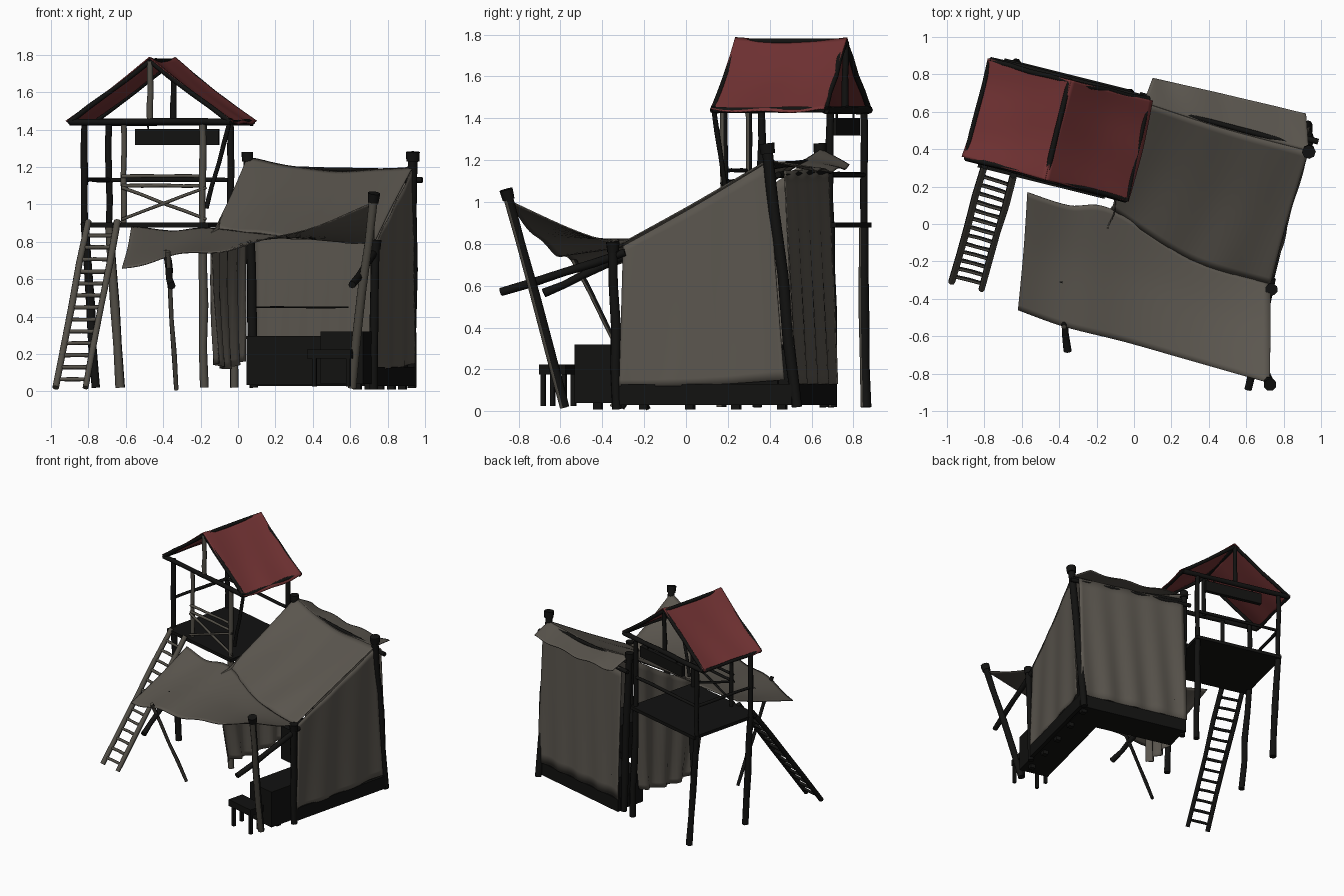
import bpy, bmesh, math, random
from mathutils import Vector

random.seed(4)
if "Cube" in bpy.data.objects:
    bpy.data.objects.remove(bpy.data.objects["Cube"])


def material(name, rgb):
    m = bpy.data.materials.new(name)
    m.use_nodes = True
    m.diffuse_color = (*rgb, 1)
    bsdf = m.node_tree.nodes["Principled BSDF"]
    bsdf.inputs["Base Color"].default_value = (*rgb, 1)
    bsdf.inputs["Roughness"].default_value = 0.9
    return m


DARK = material("dark wood", (0.006, 0.006, 0.0055))
PALE = material("weathered wood", (0.085, 0.077, 0.062))
CANVAS = material("canvas", (0.105, 0.094, 0.078))
RED = material("red cloth", (0.17, 0.033, 0.034))


def make(name, bm, mats):
    bmesh.ops.recalc_face_normals(bm, faces=bm.faces)
    me = bpy.data.meshes.new(name)
    bm.to_mesh(me)
    bm.free()
    for m in mats:
        me.materials.append(m)
    ob = bpy.data.objects.new(name, me)
    bpy.context.collection.objects.link(ob)
    return ob


def log(name, a, b, r=0.02, pale=False, rings=5, sides=8):
    """Slightly crooked round log; pale logs are weathered on the front."""
    a, b = Vector(a), Vector(b)
    turn = (b - a).to_track_quat('Z', 'Y')
    bm = bmesh.new()
    loops = []
    for i in range(rings):
        t = i / (rings - 1)
        bend = 0.25 * r if 0 < i < rings - 1 else 0
        c = a.lerp(b, t) + turn @ Vector((random.uniform(-bend, bend), random.uniform(-bend, bend), 0))
        rad = r * random.uniform(0.9, 1.1)
        loops.append([bm.verts.new(c + turn @ Vector((rad * math.cos(k * math.tau / sides),
                                                      rad * math.sin(k * math.tau / sides), 0)))
                      for k in range(sides)])
    for p, q in zip(loops, loops[1:]):
        for k in range(sides):
            j = (k + 1) % sides
            bm.faces.new((p[k], p[j], q[j], q[k]))
    bm.faces.new(loops[0][::-1])
    bm.faces.new(loops[-1])
    ob = make(name, bm, [DARK, PALE])
    for f in ob.data.polygons:
        f.use_smooth = len(f.vertices) == 4
        f.material_index = int(pale and f.normal.y < -0.3)
    return ob


def capped_post(name, a, b, r=0.024, pale=False):
    log(name, a, b, r, pale)
    d = (Vector(b) - Vector(a)).normalized()
    log(name + "_cap", Vector(b) - d * 0.05, b, r * 1.35, rings=2)


def spline(pts, t):
    """Catmull-Rom sample through a short list of points."""
    n = len(pts) - 1
    i = min(int(t * n), n - 1)
    f = t * n - i
    p0, p1, p2, p3 = (Vector(pts[min(max(j, 0), n)]) for j in (i - 1, i, i + 1, i + 2))
    if n == 1:
        return p1.lerp(p2, f)
    return 0.5 * (2 * p1 + (p2 - p0) * f + (2 * p0 - 5 * p1 + 4 * p2 - p3) * f * f
                  + (3 * p1 - p0 - 3 * p2 + p3) * f ** 3)


def sheet(name, rows, mat=CANVAS, push=(0, 0, 0), folds=3, nu=28, nv=14):
    """Cloth through rows of points, with folds pushed along a vector."""
    bm = bmesh.new()
    grid = []
    for j in range(nv + 1):
        line = []
        for i in range(nu + 1):
            u, v = i / nu, j / nv
            co = spline([spline(r, u) for r in rows], v)
            wave = math.sin(folds * math.tau * u + 2 * v) * (0.3 + 0.7 * v)
            line.append(bm.verts.new(co + Vector(push) * wave))
        grid.append(line)
    for p, q in zip(grid, grid[1:]):
        for i in range(nu):
            bm.faces.new((p[i], p[i + 1], q[i + 1], q[i])).smooth = True
    ob = make(name, bm, [mat])
    s = ob.modifiers.new("thickness", 'SOLIDIFY')
    s.thickness, s.offset = 0.006, 0
    return ob


def box(name, centre, size, angle=-14):
    bm = bmesh.new()
    bmesh.ops.create_cube(bm, size=1)
    bmesh.ops.scale(bm, vec=size, verts=bm.verts)
    ob = make(name, bm, [DARK])
    ob.location = centre
    ob.rotation_euler.z = math.radians(angle)
    return ob


# Tower legs: each runs from the ground, through the platform, to the eaves
legs = {"front_left": ((-0.76, 0.34), (-0.82, 0.36)), "back_left": ((-0.63, 0.86), (-0.69, 0.85)),
        "back_right": ((-0.02, 0.70), (-0.04, 0.69)), "front_right": ((-0.18, 0.17), (-0.19, 0.18))}
for side, (foot, top) in legs.items():
    log(f"tower_leg_{side}", (*foot, 0.02), (*top, 0.9), 0.024, side != "front_left")
    log(f"tower_post_{side}", (*top, 0.88), (*top, 1.44), 0.018, side == "front_right")
box("tower_platform", (-0.425, 0.51, 0.89), (0.70, 0.60, 0.025))

# Railing, cross brace and gate post
log("gate_post", (-0.61, 0.30, 0.9), (-0.61, 0.30, 1.43), 0.016, True)
for z in (1.10, 1.15):
    log("front_rail", (-0.62, 0.29, z), (-0.18, 0.19, z), 0.01, True)
for z0, z1 in ((0.92, 1.09), (1.09, 0.92)):
    log("cross_brace", (-0.62, 0.28, z0), (-0.17, 0.17, z1), 0.009, True)
log("back_rail", (-0.69, 0.85, 1.13), (-0.04, 0.69, 1.13), 0.012)
log("left_rail", (-0.82, 0.36, 1.13), (-0.69, 0.85, 1.13), 0.012)
log("corner_brace", (-0.17, 0.20, 0.98), (-0.04, 0.13, 1.46), 0.013)

# Roof frame
eave_f = ((-0.90, 0.355, 1.44), (-0.04, 0.13, 1.44))
eave_b = ((-0.77, 0.875, 1.44), (0.08, 0.665, 1.44))
ridge = ((-0.47, 0.25, 1.765), (-0.345, 0.76, 1.765))
for end, eave, peak in (("front", eave_f, ridge[0]), ("back", eave_b, ridge[1])):
    log(f"{end}_tie_beam", *eave, 0.018)
    for e in eave:
        log(f"{end}_rafter", e, peak, 0.014)
    log(f"{end}_king_post", (*peak[:2], 1.44), peak, 0.016, end == "front")
log("ridge_pole", *ridge, 0.014)
for a, b in zip(eave_f, eave_b):
    log("eave_pole", a, b, 0.013)

# Sagging red roof, one sheet per slope
ridge_row = [(-0.475, 0.235, 1.785), (-0.41, 0.5, 1.765), (-0.335, 0.77, 1.785)]
slopes = {"left": ([(-0.70, 0.30, 1.60), (-0.62, 0.55, 1.585), (-0.56, 0.82, 1.60)],
                   [(-0.92, 0.36, 1.44), (-0.835, 0.62, 1.43), (-0.78, 0.885, 1.44)]),
          "right": ([(-0.25, 0.18, 1.60), (-0.19, 0.45, 1.585), (-0.12, 0.71, 1.60)],
                    [(-0.03, 0.12, 1.44), (0.045, 0.39, 1.43), (0.10, 0.66, 1.44)])}
for side, rows in slopes.items():
    sheet(f"roof_{side}", [ridge_row, *rows], RED, (0, 0, 0.005), 2)

# Hanging board at the back of the tower
box("hanging_board", (-0.325, 0.76, 1.36), (0.46, 0.03, 0.085))
for x, y in ((-0.48, 0.80), (-0.17, 0.72)):
    log("board_rope", (x, y, 1.39), (x, y, 1.45), 0.005, rings=2)

# Ladder
left = (Vector((-0.975, -0.31, 0.02)), Vector((-0.80, 0.31, 0.91)))
right = (Vector((-0.815, -0.35, 0.02)), Vector((-0.645, 0.26, 0.91)))
log("ladder_rail_left", *left, 0.018, True)
log("ladder_rail_right", *right, 0.018, True)
for i in range(13):
    t = 0.05 + i * 0.072
    log("ladder_rung", left[0].lerp(left[1], t), right[0].lerp(right[1], t), 0.011, True, rings=3)

# Tent posts and rails
capped_post("tent_post_back_right", (0.93, 0.53, 0.02), (0.935, 0.385, 1.28), 0.026)
capped_post("tent_post_back_left", (0.085, 0.66, 0.02), (0.05, 0.64, 1.28), 0.025)
capped_post("tent_post_front_right", (0.725, -0.33, 0.01), (0.735, -0.35, 0.81), 0.023)
capped_post("awning_post_right", (0.61, -0.58, 0.02), (0.728, -0.86, 1.06), 0.024, True)
log("awning_post_left", (-0.33, -0.18, 0.01), (-0.375, -0.55, 0.75), 0.013, True)
log("awning_spar_left", (-0.355, -0.68, 0.565), (-0.385, -0.30, 0.74), 0.02)
log("awning_spar_right", (0.61, -0.885, 0.57), (0.74, -0.29, 0.76), 0.02)
log("back_rail_pole", (0.985, 0.44, 1.13), (0.03, 0.69, 1.15), 0.016)
log("ridge_rail_pole", (0.94, 0.41, 1.17), (0.05, 0.64, 1.2), 0.014)
log("inner_bar", (0.10, 0.62, 0.45), (0.59, 0.50, 0.45), 0.005)

# Tent roof and the awning joined to it
back_edge = [(-0.57, 0.17, 0.88), (-0.35, 0.10, 0.86), (-0.12, 0.08, 0.87), (0.3, -0.19, 0.82), (0.73, -0.32, 0.79)]
top_edge = [(0.05, 0.65, 1.25), (0.48, 0.51, 1.18), (0.935, 0.39, 1.20)]
sheet("tent_roof", [top_edge, [(-0.03, 0.36, 1.06), (0.42, 0.16, 0.99), (0.82, 0.02, 0.98)], back_edge[2:]],
      push=(0, 0, 0.006))
sheet("awning", [back_edge,
                 [(-0.59, -0.14, 0.76), (-0.36, -0.2, 0.78), (-0.08, -0.26, 0.80), (0.3, -0.40, 0.82), (0.73, -0.56, 0.87)],
                 [(-0.62, -0.46, 0.65), (-0.37, -0.55, 0.72), (-0.05, -0.63, 0.76), (0.3, -0.73, 0.85), (0.725, -0.85, 1.0)]],
      push=(0, 0, 0.009))
sheet("back_flap", [top_edge, [(0.10, 0.78, 1.17), (0.5, 0.69, 1.15), (0.92, 0.59, 1.16)]], push=(0, 0, 0.008))

# Tent walls
sheet("right_wall", [[(0.735, -0.30, 0.79), (0.83, 0.04, 0.98), (0.935, 0.39, 1.19)],
                     [(0.735, -0.31, 0.45), (0.83, 0.05, 0.52), (0.935, 0.43, 0.65)],
                     [(0.735, -0.32, 0.12), (0.84, 0.08, 0.125), (0.94, 0.47, 0.15)]], push=(0.008, 0, 0))
sheet("back_wall", [[(0.09, 0.68, 1.16), (0.93, 0.47, 1.15)], [(0.09, 0.715, 0.13), (0.94, 0.51, 0.13)]],
      push=(0.002, 0.01, 0), folds=4)
sheet("left_curtain", [[(0.04, 0.60, 1.21), (-0.05, 0.28, 1.0), (-0.14, -0.04, 0.84)],
                       [(0.03, 0.58, 0.6), (-0.07, 0.28, 0.55), (-0.14, -0.02, 0.5)],
                       [(0.02, 0.54, 0.16), (-0.06, 0.27, 0.12), (-0.12, 0.02, 0.15)]],
      push=(0.022, 0, 0), folds=4)

# Counters, base boards and small bench
box("right_counter", (0.675, -0.02, 0.18), (0.235, 1.0, 0.28))
box("back_counter", (0.475, 0.49, 0.165), (0.83, 0.23, 0.26))
box("right_base_board", (0.83, 0.09, 0.08), (0.03, 0.86, 0.10))
box("back_base_board", (0.515, 0.60, 0.08), (0.87, 0.03, 0.10))
box("bench_top", (0.50, -0.61, 0.20), (0.24, 0.13, 0.05))
for dx in (-0.09, 0.09):
    for dy in (-0.05, 0.05):
        box("bench_leg", (0.50 + dx, -0.61 + dy - dx * 0.25, 0.10), (0.022, 0.022, 0.15))
for i in range(5):
    box("base_foot", (0.64 + 0.06 * i, -0.42 + 0.22 * i, 0.03), (0.04, 0.04, 0.04))
